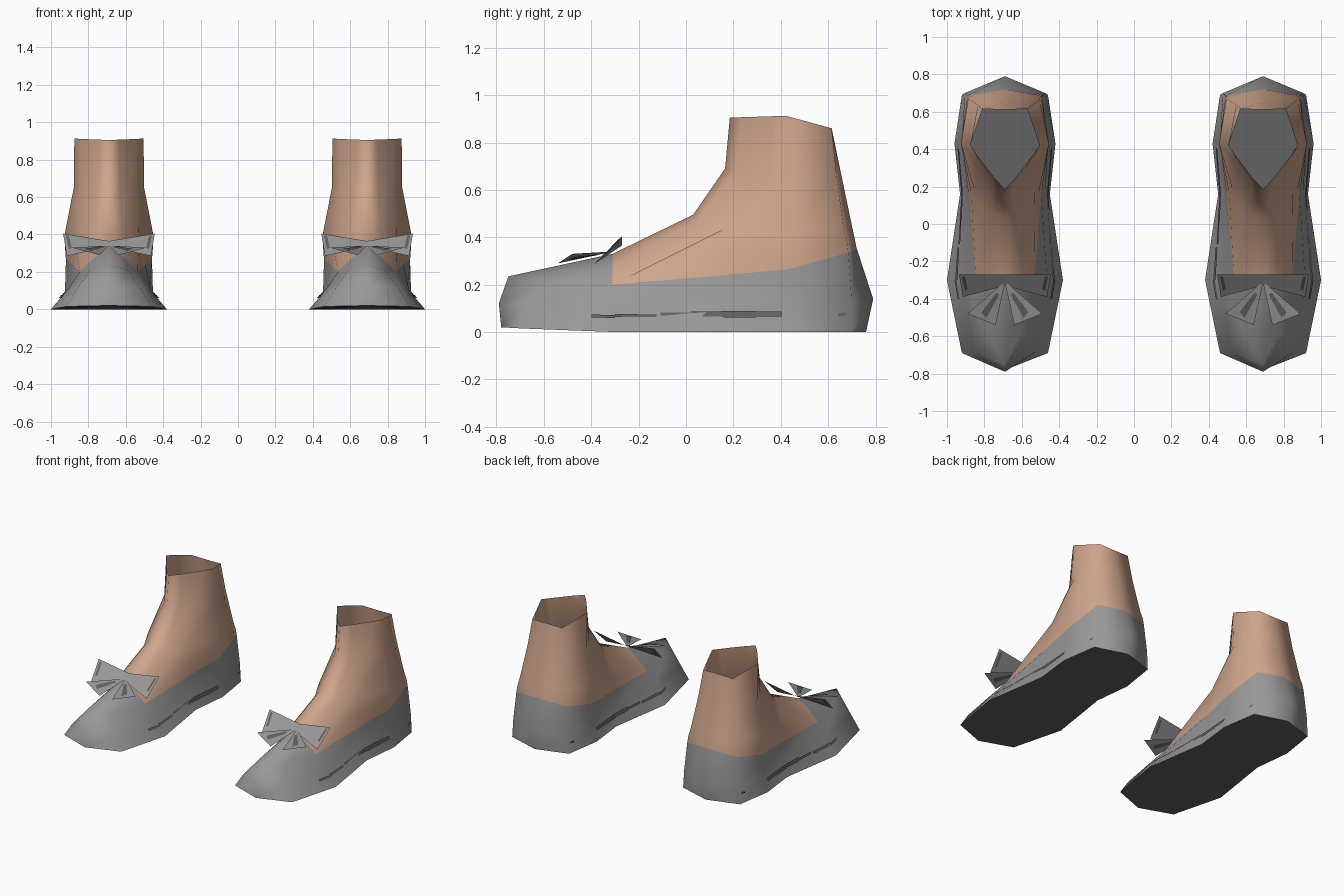
import bpy, bmesh
from mathutils import Vector

if "Cube" in bpy.data.objects:
    bpy.data.objects.remove(bpy.data.objects["Cube"])


def material(name, rgb):
    m = bpy.data.materials.new(name)
    m.diffuse_color = (*rgb, 1)
    m.use_nodes = True
    m.node_tree.nodes["Principled BSDF"].inputs["Base Color"].default_value = m.diffuse_color
    return m


GREY = material("shoe grey", (0.32, 0.31, 0.31))
SKIN = material("skin", (0.62, 0.375, 0.26))
DARK = material("dark grey", (0.125, 0.12, 0.125))

# Half rings from toe to heel (x, y, z), stacked from the sole to the ankle
RINGS = [
    # sole edge
    [(0, -.78, .02), (.23, -.69, .015), (.31, -.30, 0), (.24, .16, 0),
     (.27, .43, 0), (.23, .69, 0), (0, .76, 0)],
    # widest part of the wall
    [(0, -.79, .12), (.17, -.68, .11), (.225, -.30, .10), (.215, .16, .10),
     (.235, .43, .10), (.215, .70, .13), (0, .79, .14)],
    # shoe opening line
    [(0, -.75, .235), (.10, -.58, .21), (.155, -.31, .20), (.195, .16, .24),
     (.23, .43, .265), (.20, .685, .335), (0, .72, .355)],
    # instep
    [(0, -.31, .33), (.08, -.31, .275), (.155, -.31, .20), (.18, .16, .33),
     (.235, .43, .33), (.195, .68, .38), (0, .714, .385)],
    # lower ankle
    [(0, .03, .495), (.07, .05, .46), (.13, .09, .40), (.16, .17, .44),
     (.235, .43, .41), (.185, .665, .44), (0, .70, .45)],
    # ankle
    [(0, .165, .69), (.06, .22, .68), (.11, .29, .67), (.15, .35, .66),
     (.188, .43, .65), (.145, .635, .67), (0, .652, .68)],
    # open top
    [(0, .185, .905), (.055, .245, .907), (.105, .31, .909), (.15, .37, .911),
     (.185, .42, .913), (.12, .615, .86), (0, .612, .86)],
]


def make_object(name, bm, mats, smooth=False):
    mesh = bpy.data.meshes.new(name)
    for f in bm.faces:
        f.smooth = smooth
    bm.to_mesh(mesh)
    bm.free()
    for m in mats:
        mesh.materials.append(m)
    ob = bpy.data.objects.new(name, mesh)
    bpy.context.collection.objects.link(ob)


def full_ring(half, cx):
    pts = half + [(-x, y, z) for x, y, z in half[-2:0:-1]]
    return [(cx + x, y, z) for x, y, z in pts]


def foot(side, cx):
    bm = bmesh.new()
    loops = [[bm.verts.new(p) for p in full_ring(h, cx)] for h in RINGS]
    n = len(loops[0])
    for r in range(len(loops) - 1):
        for c in range(n):
            d = (c + 1) % n
            f = bm.faces.new((loops[r][c], loops[r][d],
                              loops[r + 1][d], loops[r + 1][c]))
            # skin above the opening line, grey over the toes
            toe = c in (0, 1, n - 2, n - 1)
            f.material_index = int(r >= 3 or (r == 2 and not toe))
    bmesh.ops.remove_doubles(bm, verts=bm.verts, dist=1e-4)
    make_object(side + "_foot", bm, [GREY, SKIN], smooth=True)
    # dark sole facing down
    bm = bmesh.new()
    bm.faces.new([bm.verts.new(p) for p in full_ring(RINGS[0], cx)[::-1]])
    make_object(side + "_sole", bm, [DARK])


def sheet(name, cx, polys, mat):
    # thin flat pieces mirrored across the foot, facing upwards
    bm = bmesh.new()
    for s in (1, -1):
        for poly in polys:
            f = bm.faces.new([bm.verts.new((cx + s * x, y, z))
                              for x, y, z in poly])
            f.normal_update()
            if f.normal.z < 0:
                f.normal_flip()
    make_object(name, bm, [mat])


def wall_point(col, u, t):
    # point on the lower wall, just outside the surface
    low, high = ([Vector(RINGS[r][c]) for c in (col, col + 1)] for r in (0, 1))
    p = low[0].lerp(low[1], u).lerp(high[0].lerp(high[1], u), t)
    return p + Vector((.007, 0, .003))


def side_marks(side, cx):
    # dark scuffed line along both sides: column, start, end, heights
    marks = [(1, .74, 1, .56, .68), (2, 0, .38, .60, .74),
             (2, .42, .7, .66, .80), (2, .7, 1, .62, .86),
             (3, 0, .5, .58, .86), (3, .5, .9, .62, .84),
             (4, .8, .92, .52, .62)]
    polys = []
    for c, a, b, lo, hi in marks:
        for k in range(3):
            u, v = a + (b - a) * k / 3, a + (b - a) * (k + 1) / 3
            polys.append([wall_point(c, u, lo), wall_point(c, v, lo),
                          wall_point(c, v, hi), wall_point(c, u, hi)])
    sheet(side + "_side_marks", cx, polys, DARK)


# bow pieces: each quad goes centre back, outer back, outer front, centre front
LOOP = [Vector(p) for p in ((0, -.27, .365), (.245, -.27, .405),
                            (.225, -.39, .285), (0, -.33, .335))]
TAIL = [Vector(p) for p in ((.005, -.31, .34), (.20, -.48, .33),
                            (.05, -.54, .29), (0, -.315, .338))]


def patch(quad, corners):
    # dark patches just above and just below a bow piece
    def at(u, v):
        return quad[0].lerp(quad[1], u).lerp(quad[3].lerp(quad[2], u), v)
    pts = [at(u, v) for u, v in corners]
    return [[p + Vector((0, 0, dz)) for p in pts] for dz in (.004, -.004)]


for side, cx in (("left", .69), ("right", -.69)):
    foot(side, cx)
    side_marks(side, cx)
    sheet(side + "_bow_loops", cx, [LOOP], GREY)
    sheet(side + "_bow_tails", cx, [TAIL], GREY)
    sheet(side + "_bow_marks", cx,
          patch(TAIL, [(.3, .35), (.85, .35), (.92, .62), (.3, .7)])
          + patch(LOOP, [(.88, .1), (.95, .1), (.93, .75), (.86, .7)]), DARK)
